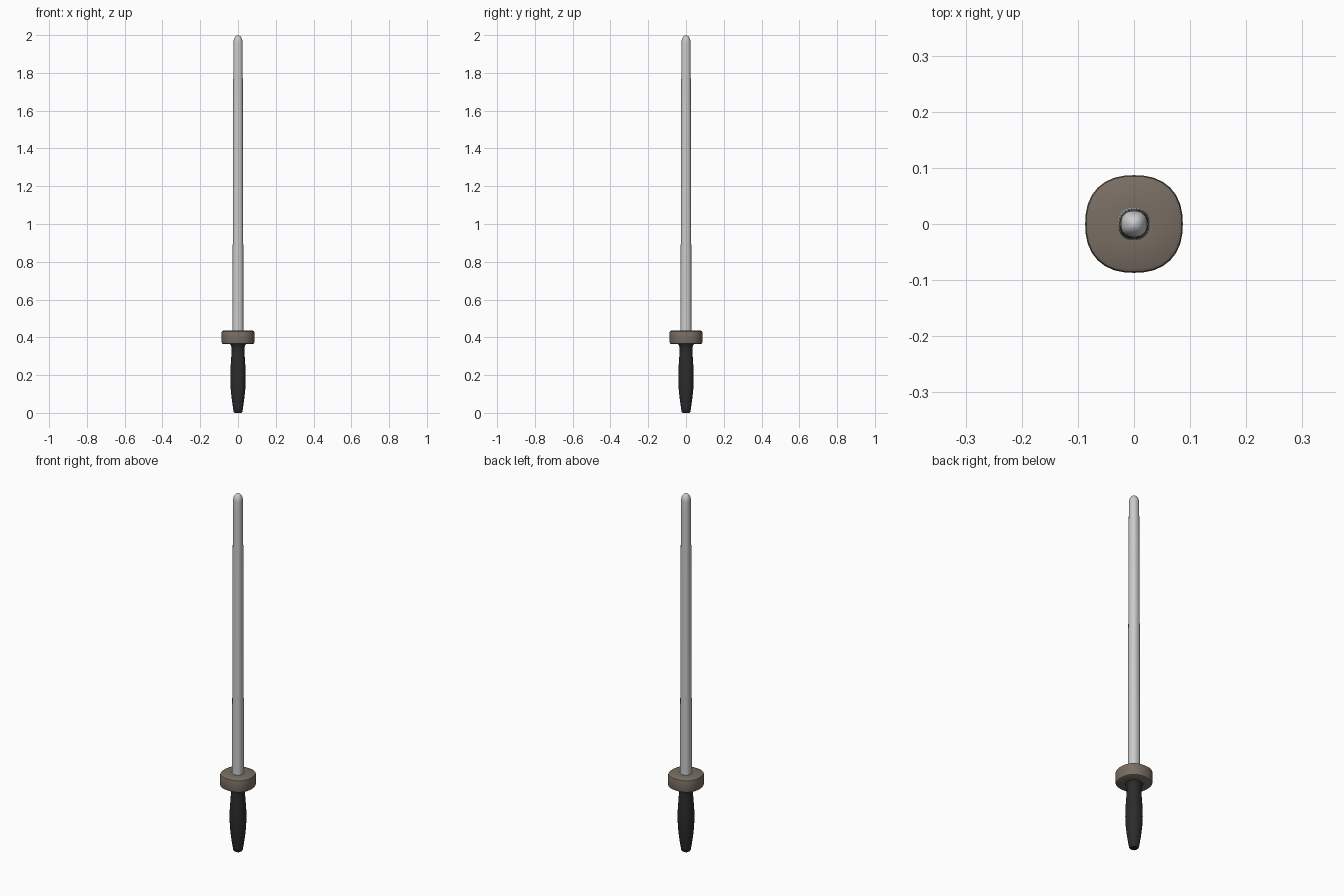
import bpy
import math

if "Cube" in bpy.data.objects:
    bpy.data.objects.remove(bpy.data.objects["Cube"])


def material(name, color):
    m = bpy.data.materials.new(name)
    m.diffuse_color = (*color, 1)
    m.use_nodes = True
    m.node_tree.nodes["Principled BSDF"].inputs["Base Color"].default_value = m.diffuse_color
    return m


def rounded_square_loft(name, profile, mat=None, power=2.35, sides=32):
    """Stack softly squared rings given as (radius, z) and cap both ends."""
    verts, faces = [], []
    for r, z in profile:
        for i in range(sides):
            a = 2 * math.pi * i / sides
            c, s = math.cos(a), math.sin(a)
            k = r / (abs(c) ** power + abs(s) ** power) ** (1 / power)
            verts.append((k * c, k * s, z))
    for j in range(len(profile) - 1):
        for i in range(sides):
            n = (i + 1) % sides
            faces.append((j * sides + i, j * sides + n,
                          (j + 1) * sides + n, (j + 1) * sides + i))
    faces.append(tuple(reversed(range(sides))))
    faces.append(tuple(range(len(verts) - sides, len(verts))))
    mesh = bpy.data.meshes.new(name)
    mesh.from_pydata(verts, [], faces)
    ob = bpy.data.objects.new(name, mesh)
    bpy.context.collection.objects.link(ob)
    if mat:
        mesh.materials.append(mat)
    bpy.ops.object.select_all(action='DESELECT')
    ob.select_set(True)
    bpy.context.view_layer.objects.active = ob
    bpy.ops.object.shade_smooth_by_angle(angle=math.radians(40))
    return ob


black = material("black_grip", (0.025, 0.025, 0.025))
brown = material("brown_guard", (0.19, 0.155, 0.125))

# Swelling grip with a flared collar under the guard
rounded_square_loft("grip", [
    (0.018, 0.0), (0.023, 0.006), (0.027, 0.03), (0.034, 0.08),
    (0.039, 0.13), (0.041, 0.18), (0.040, 0.23), (0.037, 0.28),
    (0.034, 0.32), (0.034, 0.345), (0.038, 0.358), (0.044, 0.367)], black)

# Thick disc guard with small rounded rims
rounded_square_loft("guard", [
    (0.040, 0.364), (0.080, 0.365), (0.085, 0.368), (0.087, 0.375),
    (0.087, 0.425), (0.085, 0.432), (0.080, 0.435), (0.030, 0.436)], brown)

# Tapering blade with a domed tip
tip_r, tip_z, tip_h = 0.024, 1.96, 0.04
dome = [(tip_r * math.cos(a), tip_z + tip_h * math.sin(a))
        for a in (math.radians(d) for d in (15, 30, 45, 60, 75, 88))]
rounded_square_loft("blade", [
    (0.029, 0.42), (0.028, 0.80), (0.027, 1.25), (0.0255, 1.70),
    (0.0245, 1.90), (tip_r, tip_z)] + dome)
